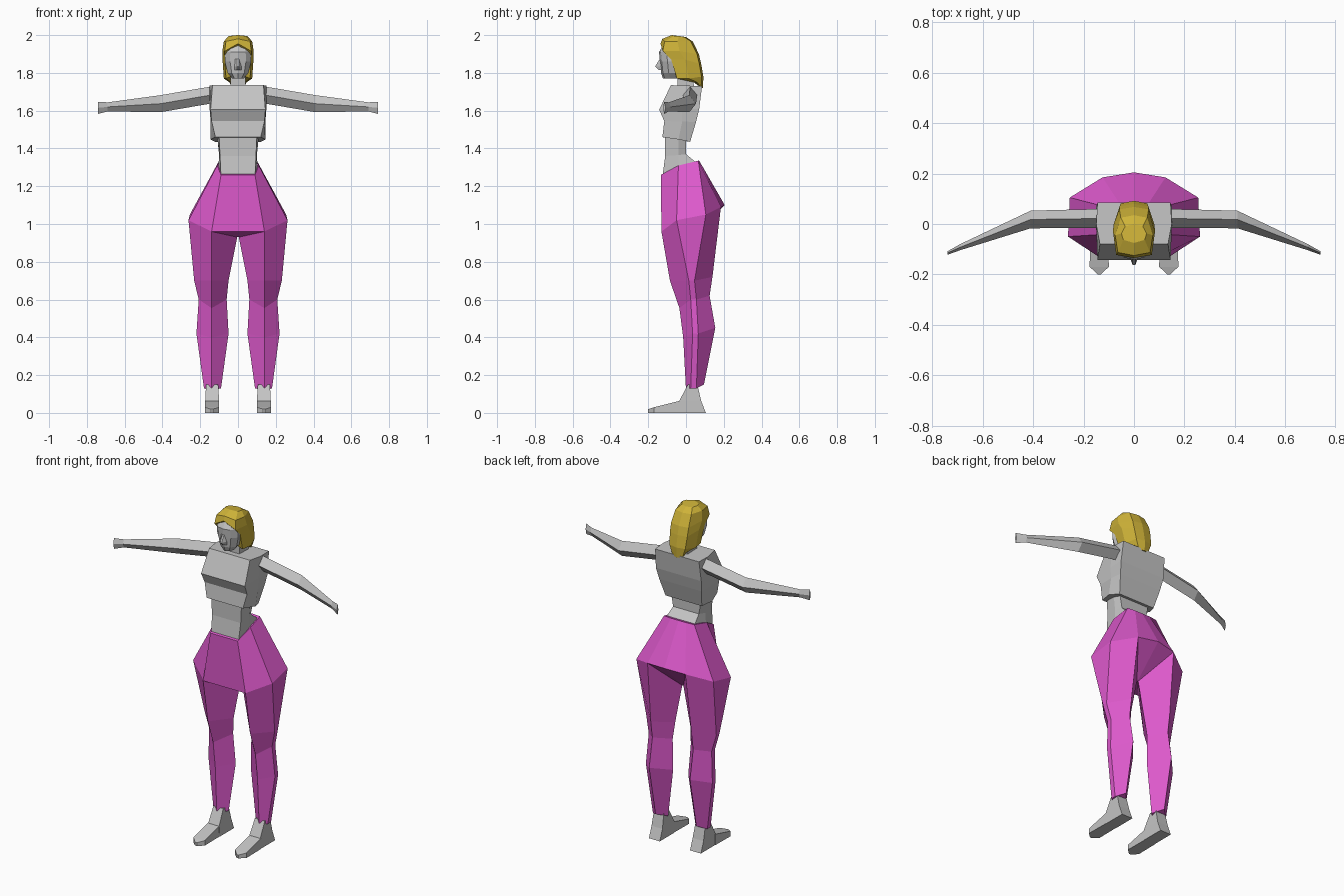
import bpy
import bmesh

start_cube = bpy.data.objects.get("Cube")
if start_cube:
    bpy.data.objects.remove(start_cube, do_unlink=True)


def make_material(name, color):
    mat = bpy.data.materials.new(name)
    mat.use_nodes = True
    mat.diffuse_color = (*color, 1)
    for node in mat.node_tree.nodes:
        if node.type == "BSDF_PRINCIPLED":
            node.inputs["Base Color"].default_value = (*color, 1)
    return mat


SKIN = make_material("light grey", (.55, .55, .55))
CLOTH = make_material("orchid pink", (.72, .1, .6))
HAIR = make_material("golden yellow", (.62, .45, .04))


def loft(name, rings, mat):
    """Bridge equal-sized closed rings with flat quads and cap both ends."""
    bm = bmesh.new()
    loops = [[bm.verts.new(point) for point in ring] for ring in rings]
    for lower, upper in zip(loops, loops[1:]):
        for i in range(len(lower)):
            j = (i + 1) % len(lower)
            bm.faces.new((lower[i], lower[j], upper[j], upper[i]))
    bm.faces.new(loops[0][::-1])
    bm.faces.new(loops[-1])
    bmesh.ops.remove_doubles(bm, verts=bm.verts[:], dist=.0005)
    bmesh.ops.recalc_face_normals(bm, faces=bm.faces[:])
    mesh = bpy.data.meshes.new(name)
    bm.to_mesh(mesh)
    bm.free()
    mesh.materials.append(mat)
    obj = bpy.data.objects.new(name, mesh)
    bpy.context.collection.objects.link(obj)
    return obj


def mirrored(half):
    """Close a half ring, listed front to back, across the middle plane."""
    other = [(-x, y, z) for x, y, z in reversed(half) if x > 0]
    return half + other


def pair(name, rings, mat):
    """Build a limb on both sides of the body."""
    for side, sign in (("left", 1), ("right", -1)):
        loft(side + "_" + name,
             [[(sign * x, y, z) for x, y, z in ring] for ring in rings], mat)


def box_ring(x_in, x_out, y_front, y_back, z):
    return [(x_in, y_front, z), (x_out, y_front, z),
            (x_out, y_back, z), (x_in, y_back, z)]


# Torso and bare waist: each ring has front, side and back corners
def body_ring(xf, yf, zf, xs, ys, xb, yb, zb):
    return mirrored([(xf, yf, zf), (xs, ys, (zf + zb) / 2), (xb, yb, zb)])


loft("torso", [body_ring(*row) for row in (
    (.135, -.08, 1.735, .15, 0, .145, .085, 1.73),
    (.145, -.142, 1.605, .15, -.02, .15, .07, 1.61),
    (.14, -.115, 1.545, .145, -.02, .14, .053, 1.54),
    (.12, -.125, 1.46, .145, -.04, .12, .022, 1.435),
)], SKIN)
loft("waist", [body_ring(*row) for row in (
    (.1, -.11, 1.47, .11, -.04, .1, 0, 1.45),
    (.095, -.11, 1.36, .1, -.04, .085, 0, 1.37),
    (.09, -.125, 1.25, .105, -.04, .095, .06, 1.32),
)], SKIN)

# Trouser hips, closing underneath at the crotch
hip_front = (.14, -.13, .96)
hip_side_front = (.262, -.05, 1.02)
hip_side_back = (.255, .105, 1.05)
hip_back = (.125, .185, 1.09)
crotch = (0, .03, .93)
hip_ring = mirrored([(0, -.13, .96), hip_front, hip_side_front,
                     hip_side_back, hip_back, (0, .205, 1.1)])
waist_ring = mirrored([(0, -.133, 1.26), (.09, -.133, 1.26), (.11, -.04, 1.31),
                       (.1, .065, 1.335), (.05, .07, 1.335), (0, .07, 1.335)])
hips = loft("trouser_hips", [waist_ring, hip_ring], CLOTH)

# Underside of the hips
loft("trouser_seat", [hip_ring, [(x * .02, .03, .93) for x, y, z in hip_ring]], CLOTH)


# Trouser legs
def leg_ring(zf, zs, zb, x_in, x_out, yf, ym, yb):
    return [(.14, yf, zf), (x_out, ym - .015, zs), (x_out, ym + .015, zs),
            (.135, yb, zb), (x_in, ym, zs)]


leg_top = [hip_front, hip_side_front, hip_side_back, hip_back, (.004, .03, .93)]
pair("trouser_leg", [leg_top] + [leg_ring(*row) for row in (
    (.7, .7, .72, .05, .232, -.085, .03, .14),
    (.555, .6, .62, .06, .208, -.035, .04, .125),
    (.4, .42, .45, .05, .22, -.015, .05, .155),
    (.12, .13, .15, .09, .18, 0, .04, .095),
)], CLOTH)

# Ankles with heels, and wedge-shaped forefeet
pair("ankle", [box_ring(*row) for row in (
    (.105, .17, .01, .06, .15),
    (.1, .172, -.035, .08, .065),
    (.1, .172, -.03, .105, 0),
)], SKIN)


def toe_ring(y, half_width, top):
    return [(.138 - half_width, y, 0), (.138 + half_width, y, 0),
            (.138 + half_width, y, top), (.138 - half_width, y, top)]


pair("forefoot", [toe_ring(*row) for row in (
    (-.03, .036, .065), (-.17, .038, .03), (-.2, .006, .02))], SKIN)


# Arms with a diamond section, ending in a flared hand
def arm_ring(x, y, z, depth, height):
    return [(x, y, z + height), (x, y - depth, z),
            (x, y, z - height), (x, y + depth, z)]


pair("arm", [arm_ring(*row) for row in (
    (.13, .022, 1.685, .038, .045),
    (.41, .018, 1.637, .035, .045),
    (.69, -.092, 1.62, .012, .024),
    (.74, -.115, 1.615, .007, .032),
)], SKIN)

# Neck
loft("neck", [box_ring(-.04, .04, *row) for row in (
    (-.045, .045, 1.7), (-.045, .03, 1.85))], SKIN)


# Head
def head_ring(x, yf, yb, z):
    return mirrored([(0, yf, z), (x * .6, yf + .01, z),
                     (x, yf + .04, z), (x * .8, yb, z)])


loft("head", [head_ring(*row) for row in (
    (.03, -.122, -.05, 1.77),
    (.055, -.132, -.02, 1.8),
    (.07, -.138, 0, 1.86),
    (.068, -.143, 0, 1.91),
    (.055, -.11, 0, 1.965),
)], SKIN)

# Nose
loft("nose", [[(-.018, -.13, z), (.018, -.13, z), (.005, y, z), (-.005, y, z)]
              for y, z in ((-.145, 1.815), (-.163, 1.835), (-.135, 1.88))], SKIN)


# Hair with a raised fringe and a tapering nape
def hair_ring(x, yf, yb, z_front, z_side, z_back):
    return mirrored([(0, yf, z_front), (x * .85, yf + .012, z_side),
                     (x, (yf + yb) / 2, z_side),
                     (x * .7, yb - .01, z_back), (0, yb, z_back)])


loft("hair", [hair_ring(*row) for row in (
    (.05, -.075, 0, 2, 1.995, 1.99),
    (.075, -.125, .035, 1.98, 1.967, 1.967),
    (.083, -.135, .068, 1.955, 1.915, 1.9),
    (.082, -.09, .08, 1.92, 1.87, 1.85),
    (.075, -.06, .092, 1.8, 1.77, 1.78),
    (.045, .03, .09, 1.75, 1.75, 1.72),
)], HAIR)
